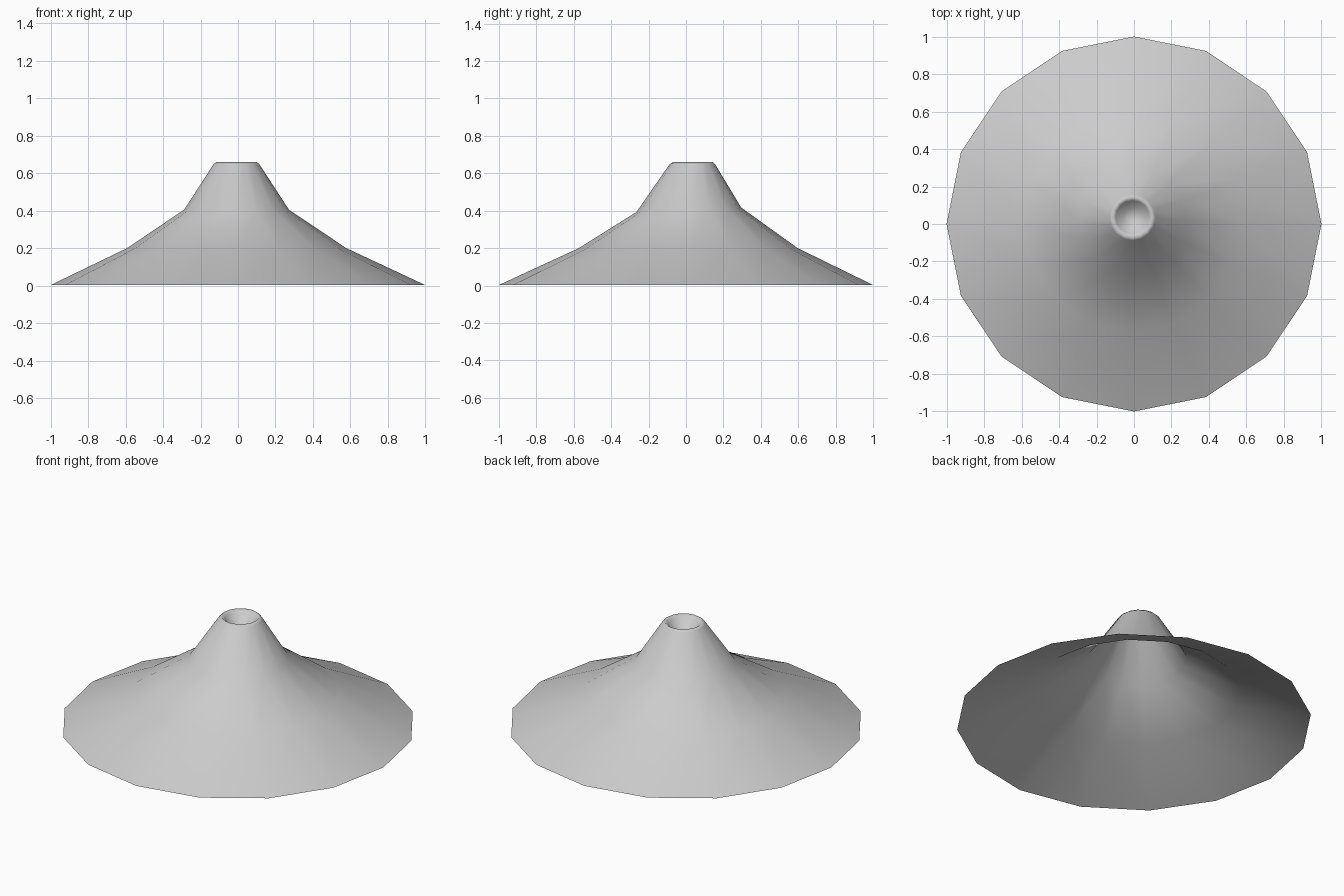
import bpy, bmesh
from math import cos, sin, pi

if "Cube" in bpy.data.objects:
    bpy.data.objects.remove(bpy.data.objects["Cube"])

N = 16
# Rings from base to crater floor: centre x, centre y, radius, height
RINGS = [
    (0.0, 0.0, 1.0, 0.003),
    (-0.007, 0.012, 0.585, 0.2),
    (-0.008, 0.015, 0.28, 0.405),
    (-0.008, 0.034, 0.122, 0.648),
    (-0.008, 0.036, 0.107, 0.66),
    (-0.008, 0.036, 0.09, 0.645),
    (-0.008, 0.036, 0.05, 0.595),
]


def lofted_shell(name, rings, cap_height):
    bm = bmesh.new()
    loops = []
    for k, (cx, cy, r, z) in enumerate(rings):
        tilt = 0.012 if k == 2 else 0.0   # shoulder sits a little higher at the back
        loops.append([bm.verts.new((cx + r * cos(2 * pi * i / N),
                                    cy + r * sin(2 * pi * i / N),
                                    z + tilt * sin(2 * pi * i / N)))
                      for i in range(N)])
    for a, b in zip(loops, loops[1:]):
        for i in range(N):
            j = (i + 1) % N
            bm.faces.new((a[i], a[j], b[j], b[i]))
    # Crater floor fan; the underside stays open
    cx, cy = rings[-1][:2]
    centre = bm.verts.new((cx, cy, cap_height))
    for i in range(N):
        bm.faces.new((loops[-1][i], loops[-1][(i + 1) % N], centre))
    for f in bm.faces:
        f.smooth = True
    mesh = bpy.data.meshes.new(name)
    bm.to_mesh(mesh)
    bm.free()
    obj = bpy.data.objects.new(name, mesh)
    bpy.context.collection.objects.link(obj)
    return obj


# Volcano-shaped hill with a dished summit
lofted_shell("volcano_hill", RINGS, 0.585)
